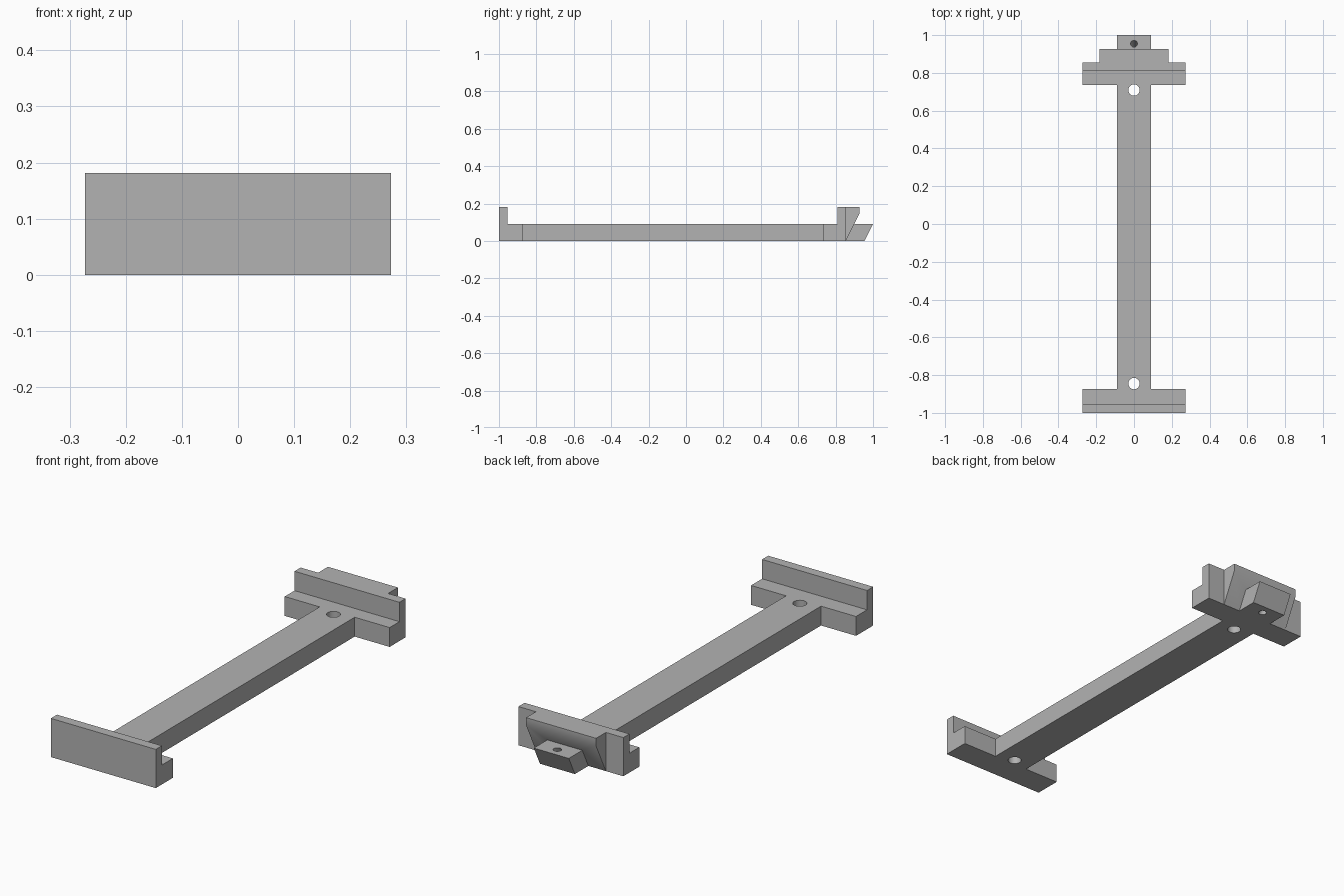
import bpy
import bmesh
import math
from mathutils import Matrix, Vector

cube = bpy.data.objects.get("Cube")
if cube:
    bpy.data.objects.remove(cube, do_unlink=True)

grey = bpy.data.materials.new("plain grey")
grey.use_nodes = True
colour = (0.45, 0.45, 0.45, 1)
grey.diffuse_color = colour
grey.node_tree.nodes["Principled BSDF"].inputs["Base Color"].default_value = colour

U = 1 / 11  # beam thickness, the design unit


def add_object(name, bm):
    bmesh.ops.recalc_face_normals(bm, faces=bm.faces[:])
    mesh = bpy.data.meshes.new(name)
    bm.to_mesh(mesh)
    bm.free()
    mesh.materials.append(grey)
    obj = bpy.data.objects.new(name, mesh)
    bpy.context.collection.objects.link(obj)
    return obj


def extrude_side(name, half_width, profile):
    """Extrude a (y, z) profile symmetrically across x."""
    bm = bmesh.new()
    face = bm.faces.new([bm.verts.new((-half_width, y, z)) for y, z in profile])
    ext = bmesh.ops.extrude_face_region(bm, geom=[face])
    verts = [g for g in ext["geom"] if isinstance(g, bmesh.types.BMVert)]
    bmesh.ops.translate(bm, verts=verts, vec=(2 * half_width, 0, 0))
    return add_object(name, bm)


def hole_cutter(name, y, radius, slope=0):
    """Round cutter through the plate, leaning along y by slope."""
    bm = bmesh.new()
    bmesh.ops.create_cone(bm, cap_ends=True, segments=32, radius1=radius,
                          radius2=radius, depth=2 * U)
    for v in bm.verts:
        v.co.y += slope * v.co.z
    bmesh.ops.translate(bm, verts=bm.verts[:], vec=(0, y, U / 2))
    obj = add_object(name, bm)
    obj.hide_render = True
    return obj


def combine(target, other, operation):
    mod = target.modifiers.new(operation, "BOOLEAN")
    mod.operation = operation
    mod.solver = "EXACT"
    mod.object = other
    bpy.context.view_layer.objects.active = target
    bpy.ops.object.modifier_apply(modifier=mod.name)
    bpy.data.objects.remove(other, do_unlink=True)


back = 1 - 1.6 * U   # rear face of the rear stop
wall = 0.5 * U       # thickness of both upright stops

# Long beam
bracket = extrude_side("spacer_bracket", U, [(-0.9, 0), (0.8, 0), (0.8, U), (-0.9, U)])

# Front crossbar with upright stop
front_end = extrude_side("front_crossbar", 3 * U, [
    (-1, 0), (-1 + 1.4 * U, 0), (-1 + 1.4 * U, U),
    (-1 + wall, U), (-1 + wall, 2 * U), (-1, 2 * U)])

# Rear crossbar with upright stop
rear_end = extrude_side("rear_crossbar", 3 * U, [
    (back - 1.3 * U, 0), (back, 0), (back, 2 * U),
    (back - wall, 2 * U), (back - wall, U), (back - 1.3 * U, U)])

# Sloping ledge behind the rear stop
ledge = extrude_side("rear_ledge", 2 * U, [
    (back - 0.02, 0), (back, 0), (back + 0.8 * U, 1.6 * U),
    (back + 0.8 * U, 2 * U), (back - 0.02, 2 * U)])

# Slanted tab at the very back
tab = extrude_side("rear_tab", U, [
    (back - 0.03, 0), (1 - 0.5 * U, 0), (1, U), (back - 0.03, U)])

for part in (front_end, rear_end, ledge, tab):
    combine(bracket, part, "UNION")

# Two upright screw holes and a leaning one through the tab
for cutter in (hole_cutter("front_hole", -0.845, 0.03),
               hole_cutter("rear_hole", 0.709, 0.03),
               hole_cutter("tab_hole", 0.932, 0.018, 0.5)):
    combine(bracket, cutter, "DIFFERENCE")

# Merge leftover flat splits
bm = bmesh.new()
bm.from_mesh(bracket.data)
bmesh.ops.remove_doubles(bm, verts=bm.verts[:], dist=0.00001)
bmesh.ops.dissolve_limit(bm, angle_limit=math.radians(1),
                         verts=bm.verts[:], edges=bm.edges[:])
bm.to_mesh(bracket.data)
bm.free()

bpy.ops.object.select_all(action="DESELECT")
bracket.select_set(True)
bpy.context.view_layer.objects.active = bracket
bpy.ops.object.shade_smooth_by_angle(angle=math.radians(30))
